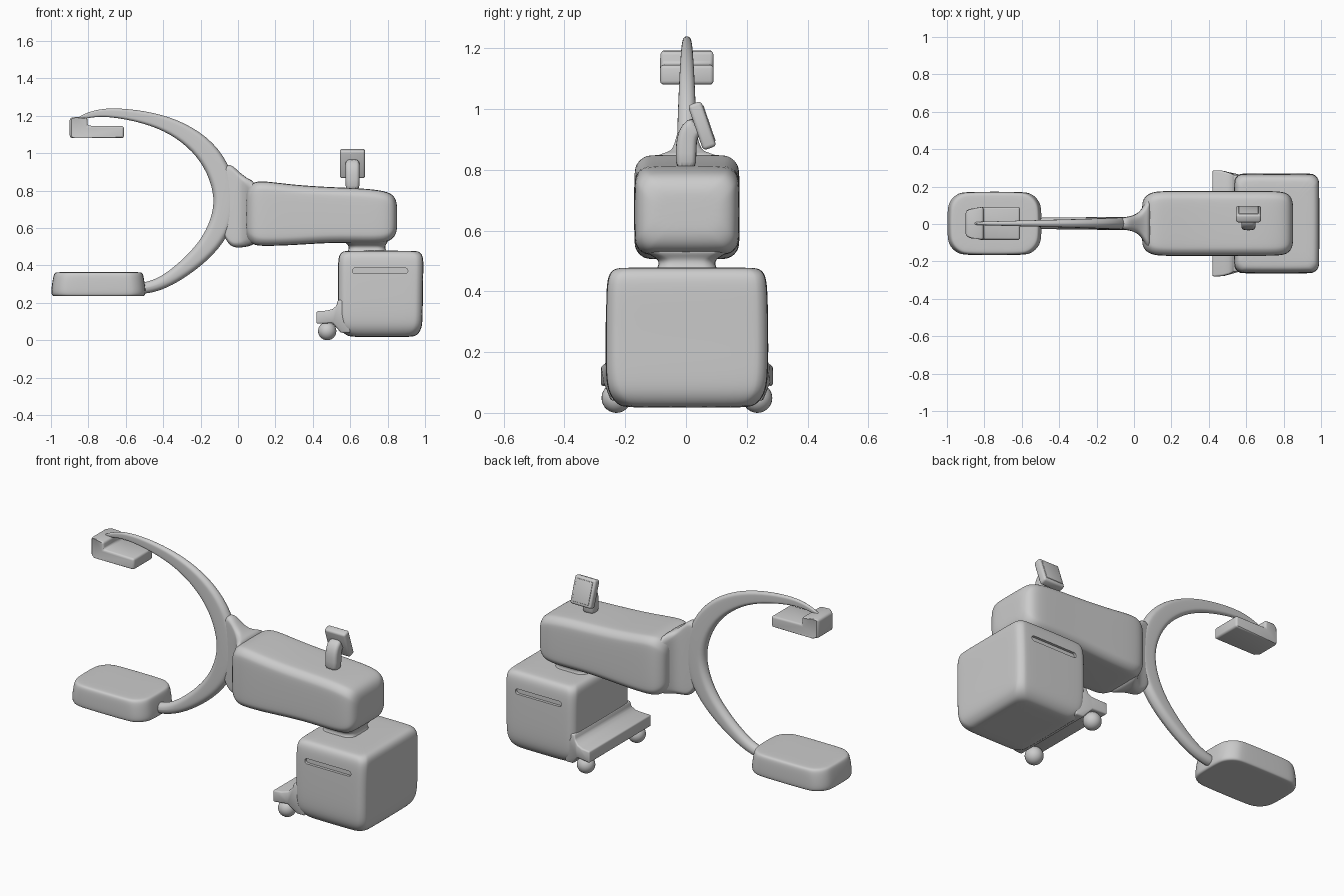
import bpy, bmesh, math
from mathutils import Vector

if "Cube" in bpy.data.objects:
    bpy.data.objects.remove(bpy.data.objects["Cube"])

YC = 0.003  # shared symmetry plane


def rrect(hu, hv, r, n=4):
    """Rounded rectangle as 2D points."""
    r = min(r, hu * 0.98, hv * 0.98)
    pts = []
    for k, (su, sv) in enumerate(((1, 1), (-1, 1), (-1, -1), (1, -1))):
        for i in range(n + 1):
            a = math.pi / 2 * (k + i / n)
            pts.append((su * (hu - r) + r * math.cos(a), sv * (hv - r) + r * math.sin(a)))
    return pts


def finish(ob, angle=35):
    """Apply modifiers and smooth-shade."""
    bpy.ops.object.select_all(action='DESELECT')
    ob.select_set(True)
    bpy.context.view_layer.objects.active = ob
    bpy.ops.object.convert(target='MESH')
    bpy.ops.object.shade_smooth_by_angle(angle=math.radians(angle))
    return ob


def make(name, bm):
    bmesh.ops.recalc_face_normals(bm, faces=bm.faces)
    me = bpy.data.meshes.new(name)
    bm.to_mesh(me)
    bm.free()
    ob = bpy.data.objects.new(name, me)
    bpy.context.collection.objects.link(ob)
    return ob


def loft(name, rings, sub=1):
    bm = bmesh.new()
    rows = [[bm.verts.new(p) for p in ring] for ring in rings]
    n = len(rows[0])
    for a, b in zip(rows, rows[1:]):
        for i in range(n):
            bm.faces.new((a[i], a[(i + 1) % n], b[(i + 1) % n], b[i]))
    bm.faces.new(rows[0])
    bm.faces.new(rows[-1])
    ob = make(name, bm)
    if sub:
        ob.modifiers.new("smooth", 'SUBSURF').levels = sub
    return ob


def loft_x(name, rows, sub=2):
    """Rows of x, z low, z high, half depth, corner radius."""
    return loft(name, [[(x, YC + u, (z0 + z1) / 2 + v) for u, v in rrect(hy, (z1 - z0) / 2, r)]
                       for x, z0, z1, hy, r in rows], sub)


def loft_z(name, rows, sub=2):
    """Rows of z, x low, x high, half depth, corner radius."""
    return loft(name, [[((x0 + x1) / 2 + u, YC + v, z) for u, v in rrect((x1 - x0) / 2, hy, r)]
                       for z, x0, x1, hy, r in rows], sub)


def prism(name, pts, bevel):
    """Front-view profile with a half depth for each point."""
    bm = bmesh.new()
    a = [bm.verts.new((x, YC - h, z)) for x, z, h in pts]
    b = [bm.verts.new((x, YC + h, z)) for x, z, h in pts]
    bm.faces.new(a)
    bm.faces.new(b[::-1])
    for i in range(len(a)):
        j = (i + 1) % len(a)
        bm.faces.new((a[i], a[j], b[j], b[i]))
    ob = make(name, bm)
    m = ob.modifiers.new("bevel", 'BEVEL')
    m.width, m.segments = bevel, 3
    return finish(ob)


def box(name, loc, size, rot_x, bevel):
    bpy.ops.mesh.primitive_cube_add(size=1, location=loc, rotation=(rot_x, 0, 0))
    ob = bpy.context.object
    ob.name = name
    ob.scale = size
    bpy.ops.object.transform_apply(location=False, rotation=False)
    m = ob.modifiers.new("bevel", 'BEVEL')
    m.width, m.segments = bevel, 3
    return finish(ob)


# C-shaped arm: x, z, half width, half thickness
arm = [(-0.86, 1.183, .008, .008), (-0.79, 1.208, .016, .010), (-0.69, 1.222, .024, .013),
       (-0.50, 1.196, .033, .018), (-0.34, 1.143, .043, .022), (-0.20, 1.050, .056, .027),
       (-0.105, .925, .064, .032), (-0.060, .765, .062, .036), (-0.085, .620, .063, .036),
       (-0.165, .490, .052, .034), (-0.29, .378, .042, .033), (-0.40, .306, .034, .031),
       (-0.48, .281, .031, .031), (-0.53, .277, .030, .030)]
rings = []
for i, (x, z, w, t) in enumerate(arm):
    p, q = arm[max(i - 1, 0)], arm[min(i + 1, len(arm) - 1)]
    d = Vector((q[0] - p[0], q[1] - p[1])).normalized()
    rings.append([(x - d.y * u, YC + v, z + d.x * u) for u, v in rrect(w, t, min(w, t))])
finish(loft("c_arm", rings, 2), 60)

# Flared hub joining arm and body
finish(loft_x("arm_hub", [(-.105, .62, .90, .02, .02), (-.05, .50, .955, .034, .03),
                          (0, .495, .905, .042, .035), (.04, .498, .872, .07, .05),
                          (.065, .505, .858, .13, .07), (.10, .515, .845, .16, .06)]), 60)

# Main horizontal body
finish(loft_x("main_body", [(.042, .57, .78, .10, .05), (.05, .535, .815, .135, .06),
                            (.085, .507, .848, .165, .06), (.14, .503, .852, .174, .055),
                            (.30, .508, .83, .174, .055), (.50, .523, .818, .173, .055),
                            (.68, .518, .812, .173, .055), (.79, .52, .798, .173, .055),
                            (.833, .545, .775, .155, .055), (.848, .58, .74, .12, .05),
                            (.851, .61, .71, .09, .05)]), 60)

# Swivel collar between body and cart
finish(loft_z("swivel_collar", [(.45, .57, .81, .115, .05), (.478, .59, .79, .095, .05),
                                (.505, .595, .785, .09, .05), (.522, .57, .80, .13, .05),
                                (.55, .56, .81, .15, .05)]), 60)

# Cart cabinet with a grip slot on both sides
cart = loft_z("cart_cabinet", [(.017, .62, .92, .19, .06), (.022, .58, .955, .225, .06),
                               (.06, .542, .983, .258, .055), (.12, .534, .988, .268, .05),
                               (.25, .534, .988, .268, .05), (.40, .534, .992, .266, .05),
                               (.452, .538, .99, .26, .05), (.474, .556, .97, .242, .05),
                               (.479, .58, .945, .215, .05)])
for side in (-1, 1):
    y = YC + side * 0.27
    slot = loft("slot_cutter", [[(.76 + u, y + s, .371 + v) for u, v in rrect(.148, .015, .015)]
                                for s in (-.02, .02)], 0)
    slot.hide_render = True
    slot.hide_set(True)
    m = cart.modifiers.new("slot", 'BOOLEAN')
    m.object, m.operation, m.solver = slot, 'DIFFERENCE', 'EXACT'
finish(cart, 40)

# Foot shelf and ball casters
prism("foot_shelf", [(.42, .088, .284), (.505, .092, .272), (.55, .04, .25), (.60, .04, .25),
                     (.60, .215, .255), (.534, .215, .258), (.527, .185, .262),
                     (.505, .166, .27), (.47, .158, .278), (.42, .155, .284)], .008)
for side in (-1, 1):
    bpy.ops.mesh.primitive_uv_sphere_add(segments=24, ring_count=14, radius=.049,
                                         location=(.477, YC + side * .232, .049))
    bpy.context.object.name = "caster_ball"
    finish(bpy.context.object)

# Flat lower pad
finish(loft_z("lower_pad", [(.236, -.975, -.515, .148, .09), (.236, -.992, -.50, .164, .10),
                            (.25, -1.0, -.492, .17, .10), (.30, -.995, -.498, .17, .10),
                            (.345, -.987, -.505, .168, .10), (.362, -.98, -.512, .162, .10),
                            (.365, -.96, -.53, .142, .09)]), 60)

# Stepped upper head
prism("upper_head", [(-.90, 1.083, .065), (-.87, 1.08, .088), (-.61, 1.08, .088),
                     (-.61, 1.145, .088), (-.805, 1.147, .088), (-.805, 1.19, .088),
                     (-.87, 1.193, .086), (-.90, 1.188, .065)], .012)

# Control screen on a bent post
post = [(0, .79, 0), (0, .86, 0), (.002, .90, .15), (.012, .93, .6), (.04, .95, 1.1)]
rings = []
for y, z, a in post:
    rings.append([(.612 + u, y + v * math.cos(a), z - v * math.sin(a))
                  for u, v in rrect(.038, .034, .02)])
finish(loft("screen_post", rings, 1), 50)
tilt = math.radians(19)
normal = Vector((0, math.cos(tilt), math.sin(tilt)))
centre = Vector((.612, .053, .945))
box("screen_housing", centre, (.134, .046, .157), tilt, .012)
box("screen_panel", centre + normal * .021, (.105, .01, .125), tilt, .003)
